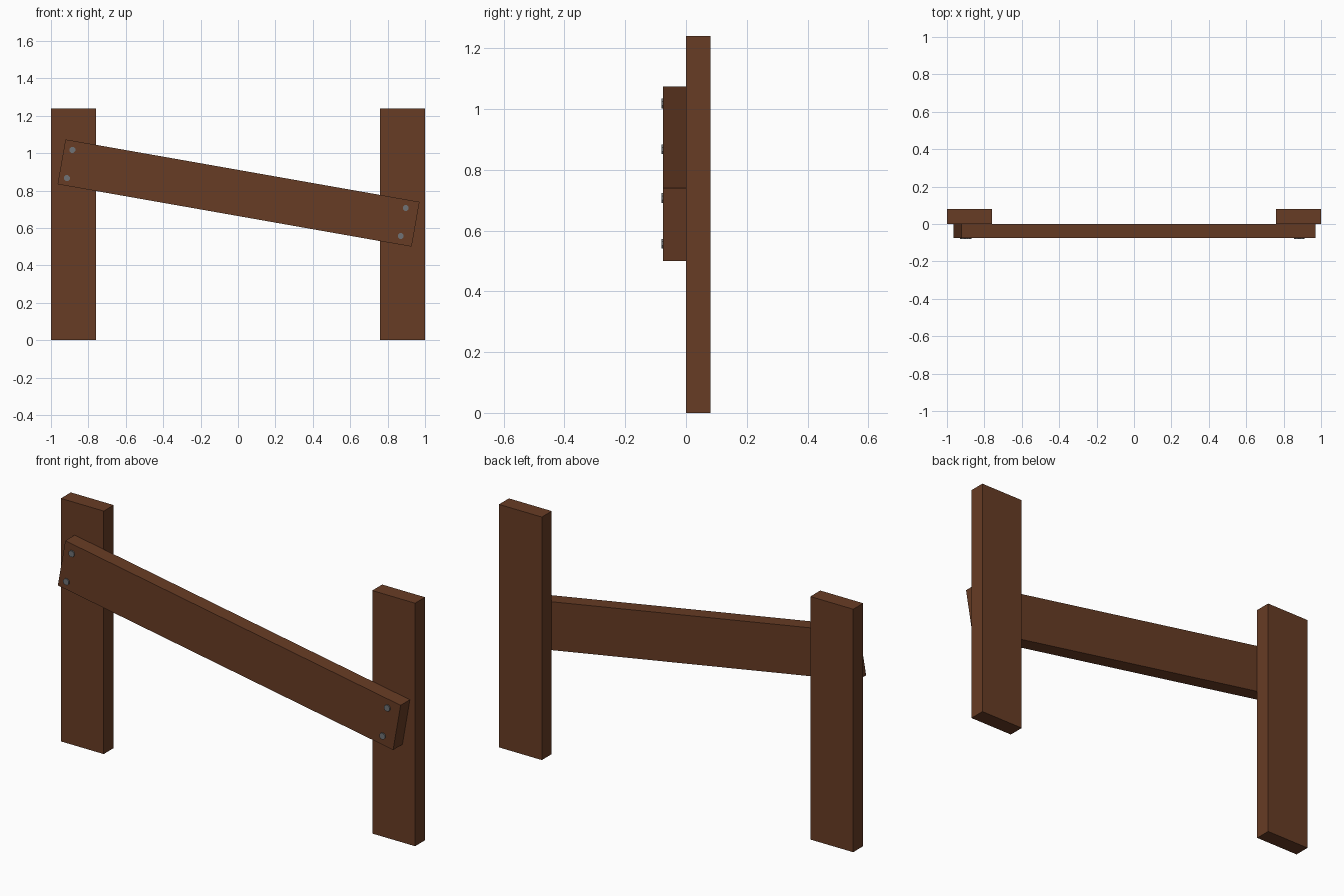
import bpy
import bmesh
import math
from mathutils import Matrix, Vector

if "Cube" in bpy.data.objects:
    bpy.data.objects.remove(bpy.data.objects["Cube"])


def material(name, rgb):
    m = bpy.data.materials.new(name)
    m.diffuse_color = (*rgb, 1.0)
    m.use_nodes = True
    m.node_tree.nodes["Principled BSDF"].inputs["Base Color"].default_value = m.diffuse_color
    return m


wood = material("brown wood", (0.137, 0.045, 0.018))
metal = material("grey metal", (0.16, 0.17, 0.18))


def add_object(name, bm, mat, matrix):
    mesh = bpy.data.meshes.new(name)
    bm.to_mesh(mesh)
    bm.free()
    mesh.materials.append(mat)
    obj = bpy.data.objects.new(name, mesh)
    obj.matrix_world = matrix
    bpy.context.collection.objects.link(obj)
    return obj


def box(name, center, size, tilt=0.0):
    bm = bmesh.new()
    bmesh.ops.create_cube(bm, size=1.0)
    bmesh.ops.scale(bm, vec=size, verts=bm.verts)
    add_object(name, bm, wood, Matrix.Translation(center) @ Matrix.Rotation(tilt, 4, 'Y'))


def bolt(name, x, z, y_back=-0.06, y_front=-0.081, radius=0.017):
    bm = bmesh.new()
    bmesh.ops.create_cone(bm, cap_ends=True, segments=8, radius1=radius,
                          radius2=radius, depth=y_back - y_front)
    add_object(name, bm, metal, Matrix.Translation((x, (y_back + y_front) / 2, z))
               @ Matrix.Rotation(math.pi / 2, 4, 'X') @ Matrix.Rotation(math.pi / 8, 4, 'Z'))


# Two upright posts
for side, label in ((-1, "left"), (1, "right")):
    box(label + "_post", (side * 0.879, 0.04, 0.62), (0.242, 0.08, 1.24))

# Tilted plank fixed across the front of the posts
tilt = math.radians(10)
plank_center = Vector((0.003, -0.0375, 0.787))
box("cross_plank", plank_center, (1.922, 0.075, 0.243), tilt)

# Pair of bolt heads at each end of the plank
for label, x, z in (("left_upper", -0.885, 1.018), ("left_lower", -0.915, 0.867),
                    ("right_upper", 0.897, 0.707), ("right_lower", 0.870, 0.557)):
    bolt(label + "_bolt", x, z)
